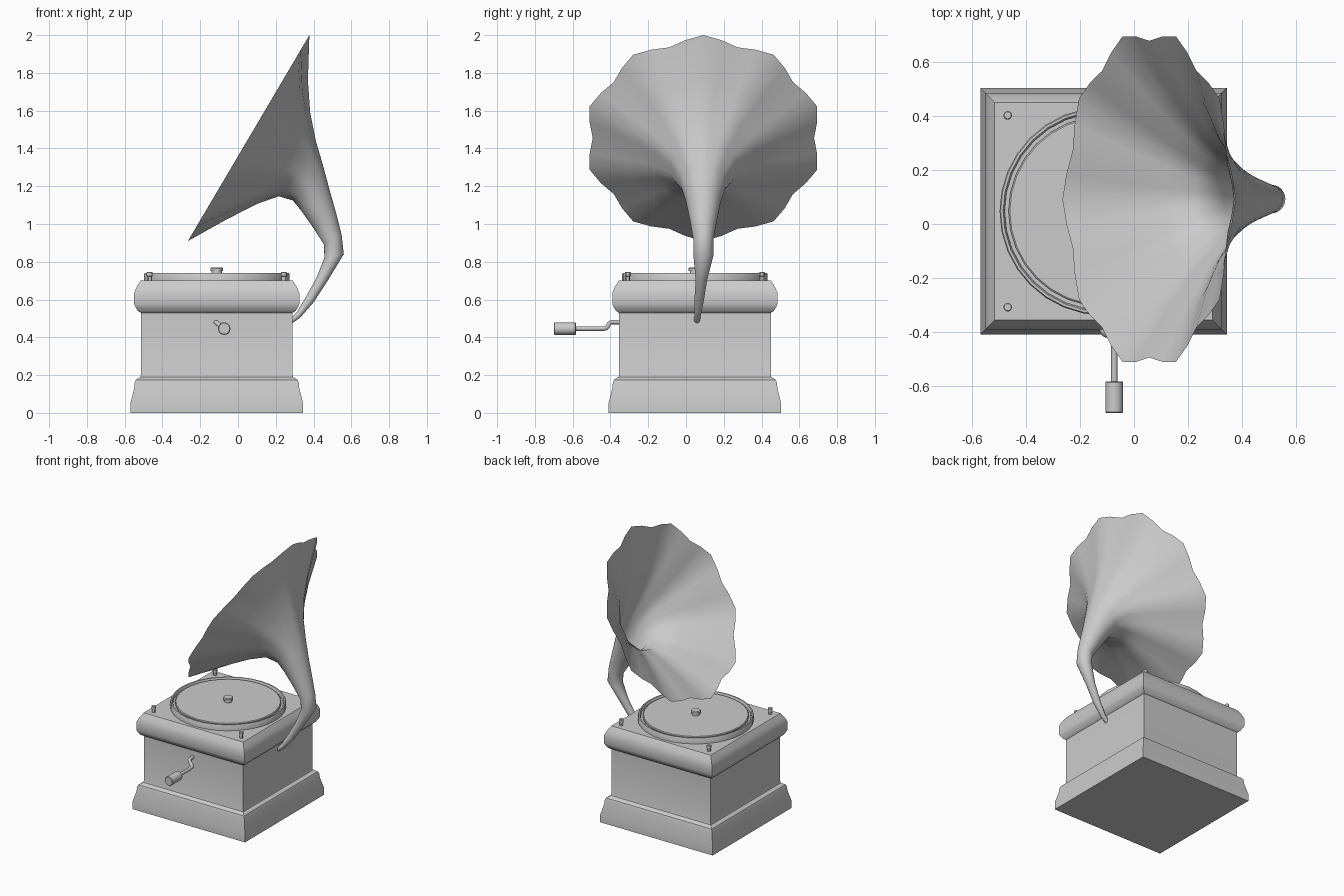
import bpy, bmesh
from math import sin, cos, pi, radians
from mathutils import Vector

if "Cube" in bpy.data.objects:
    bpy.data.objects.remove(bpy.data.objects["Cube"])

CX, CY = -0.1125, 0.047          # centre of the cabinet
HORN_Y = 0.092                   # symmetry plane of the horn


def make_object(name, rings, cap_start=True, cap_end=True, smooth=30):
    """Skin a list of equal-length vertex rings into one mesh object."""
    bm = bmesh.new()
    loops = [[bm.verts.new(p) for p in ring] for ring in rings]
    n = len(loops[0])
    for a, b in zip(loops, loops[1:]):
        for i in range(n):
            j = (i + 1) % n
            bm.faces.new((a[i], a[j], b[j], b[i]))
    if cap_start:
        bm.faces.new(loops[0][::-1])
    if cap_end:
        bm.faces.new(loops[-1])
    bmesh.ops.recalc_face_normals(bm, faces=bm.faces)
    mesh = bpy.data.meshes.new(name)
    bm.to_mesh(mesh)
    bm.free()
    ob = bpy.data.objects.new(name, mesh)
    bpy.context.collection.objects.link(ob)
    bpy.ops.object.select_all(action='DESELECT')
    ob.select_set(True)
    bpy.context.view_layer.objects.active = ob
    bpy.ops.object.shade_smooth_by_angle(angle=radians(smooth))
    return ob


def lathe(name, profile, x, y, sides):
    """Revolve (radius, z) points around a vertical axis."""
    rings = [[(x + r * cos(2 * pi * i / sides), y + r * sin(2 * pi * i / sides), z)
              for i in range(sides)] for r, z in profile]
    return make_object(name, rings)


# Cabinet: square moulding profile (half width, z)
cabinet = [(0.456, 0), (0.456, 0.055), (0.437, 0.13), (0.434, 0.16), (0.428, 0.175),
           (0.405, 0.19), (0.402, 0.2), (0.402, 0.53), (0.418, 0.54), (0.43, 0.56),
           (0.437, 0.575), (0.437, 0.635), (0.425, 0.665), (0.403, 0.70)]
corners = [(-1, -1), (1, -1), (1, 1), (-1, 1)]
make_object("cabinet", [[(CX + h * sx, CY + h * sy, z) for sx, sy in corners]
                        for h, z in cabinet])

# Turntable with raised rim, record and spindle cap
lathe("turntable", [(0.385, 0.695), (0.385, 0.733), (0.381, 0.741), (0.372, 0.741),
                    (0.368, 0.733), (0.366, 0.722)], CX, CY, 32)
lathe("record", [(0.352, 0.715), (0.352, 0.734), (0.347, 0.738)], CX, CY, 32)
lathe("spindle_cap", [(0.027, 0.73), (0.027, 0.75), (0.034, 0.752), (0.034, 0.765),
                      (0.029, 0.77)], CX, CY, 16)

# Corner posts
for k, (sx, sy) in enumerate(corners):
    lathe(f"corner_post_{k + 1}", [(0.012, 0.695), (0.012, 0.722), (0.016, 0.724),
                                   (0.016, 0.742), (0.013, 0.746)],
          CX + 0.355 * sx, CY + 0.355 * sy, 12)

# Crank rod: bevelled curve leaving the front face
path = [(-0.118, -0.33, 0.481), (-0.118, -0.385, 0.481), (-0.115, -0.399, 0.479),
        (-0.105, -0.408, 0.471), (-0.084, -0.416, 0.455), (-0.076, -0.425, 0.448),
        (-0.073, -0.44, 0.446), (-0.073, -0.6, 0.446)]
curve = bpy.data.curves.new("crank_rod", 'CURVE')
curve.dimensions = '3D'
curve.bevel_depth = 0.012
curve.bevel_resolution = 2
curve.use_fill_caps = True
spline = curve.splines.new('POLY')
spline.points.add(len(path) - 1)
for pt, co in zip(spline.points, path):
    pt.co = (*co, 1)
    pt.radius = 1
spline.use_smooth = True
rod = bpy.data.objects.new("crank_rod", curve)
bpy.context.collection.objects.link(rod)

# Crank handle
handle = [(0.029, -0.583), (0.033, -0.587), (0.033, -0.696), (0.029, -0.70)]
make_object("crank_handle", [[(-0.073 + r * cos(2 * pi * i / 20), y,
                               0.446 + r * sin(2 * pi * i / 20)) for i in range(20)]
                             for r, y in handle])

# Horn: each ring is (outer x, z, inner x, z, scallop amount, sideways shift)
stations = [(0.278, 0.468, 0.278, 0.498, 0, -0.035),
            (0.33, 0.505, 0.312, 0.535, 0, -0.03),
            (0.40, 0.585, 0.36, 0.615, 0, -0.022),
            (0.475, 0.70, 0.415, 0.715, 0, -0.01),
            (0.56, 0.84, 0.457, 0.82, 0, 0),
            (0.549, 0.94, 0.456, 0.89, 0, 0),
            (0.52, 1.055, 0.395, 0.985, 0, 0),
            (0.485, 1.18, 0.335, 1.07, 0, 0),
            (0.45, 1.31, 0.29, 1.125, 0.005, 0),
            (0.412, 1.44, 0.215, 1.147, 0.015, 0),
            (0.382, 1.59, 0.10, 1.106, 0.025, 0),
            (0.37, 1.76, -0.055, 1.027, 0.033, 0),
            (0.378, 2.0, -0.265, 0.91, 0.037, 0)]
SIDES, LOBES = 40, 10
horn = []
for ox, oz, ix, iz, amp, dy in stations:
    outer, inner = Vector((ox, 0, oz)), Vector((ix, 0, iz))
    mid, up = (outer + inner) / 2, (outer - inner) / 2
    mid.y = HORN_Y + dy
    side = Vector((0, up.length, 0))
    ring = []
    for i in range(SIDES):
        t = 2 * pi * i / SIDES
        s = 1 - amp * (1 - cos(LOBES * t))
        ring.append(mid + s * (cos(t) * up + sin(t) * side))
    horn.append(ring)
make_object("horn", horn, cap_end=False, smooth=60)
